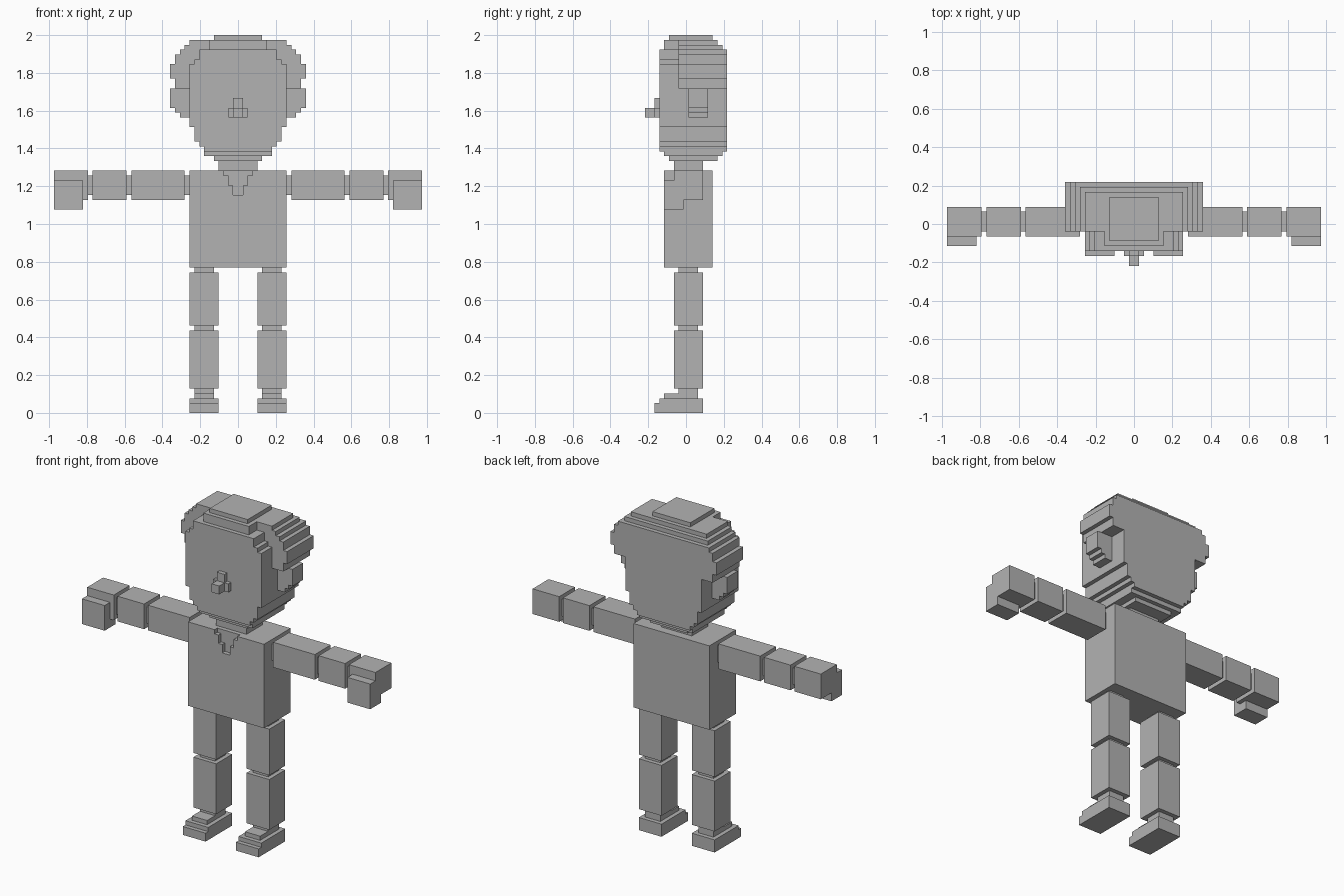
import bpy, bmesh
from mathutils import Matrix, Vector

UNIT = 2 / 78  # size of one cube of the blocky grid

cube = bpy.data.objects.get("Cube")
if cube:
    bpy.data.objects.remove(cube, do_unlink=True)

grey = bpy.data.materials.new("plain_grey")
grey.use_nodes = True
colour = (0.45, 0.45, 0.45, 1)
grey.diffuse_color = colour
grey.node_tree.nodes["Principled BSDF"].inputs["Base Color"].default_value = colour


def part(name, boxes, sides=(1,)):
    """One object of boxes given as x, y and z ranges in grid units, per side."""
    for side in sides:
        bm = bmesh.new()
        for x, y, z in boxes:
            spans = [(side * x[0], side * x[1]), y, z]
            centre = Vector([(a + b) / 2 for a, b in spans]) * UNIT
            size = [abs(b - a) * UNIT for a, b in spans]
            bmesh.ops.create_cube(bm, size=1, matrix=Matrix.Translation(centre) @ Matrix.Diagonal((*size, 1)))
        label = name if len(sides) == 1 else ("left_" if side > 0 else "right_") + name
        mesh = bpy.data.meshes.new(label)
        bm.to_mesh(mesh)
        bm.free()
        mesh.materials.append(grey)
        bpy.context.collection.objects.link(bpy.data.objects.new(label, mesh))


def wide(half, y, z):
    """Box centred on x = 0."""
    return (-half, half), y, z


BOTH = (1, -1)
LIMB = (-2.5, 3.5)    # depth of arms and legs
JOINT = (-1.5, 2.5)   # depth of the thin joints

# Legs
part("foot", [((4, 10), (-6.5, 3.5), (0, 2)), ((4, 10), (-5.5, 3.5), (2, 3)),
              ((5, 9), (-4.5, 2.5), (3, 4))], BOTH)
part("lower_leg", [((4, 10), LIMB, (5, 17))], BOTH)
part("upper_leg", [((4, 10), LIMB, (18, 29))], BOTH)
for name, z in (("ankle", (4, 5)), ("knee", (17, 18)), ("hip", (29, 30))):
    part(name, [((5, 9), JOINT, z)], BOTH)

# Arms
for name, x in (("upper_arm", (11, 22)), ("forearm", (23, 30)), ("hand", (31, 38))):
    part(name, [(x, LIMB, (44, 50))], BOTH)
for name, x in (("shoulder", (10, 11)), ("elbow", (22, 23)), ("wrist", (30, 31))):
    part(name, [(x, JOINT, (45, 49))], BOTH)
part("fingers", [((32, 38), (-4.5, -2.5), (42, 48)),
                 ((32, 38), (-2.5, -0.5), (42, 44))], BOTH)

# Torso with a stepped V neckline sunk into the front layer
FRONT = (-4.5, -3.5)
part("torso", [wide(10, (-3.5, 5.5), (30, 50)), wide(10, FRONT, (30, 45))])
part("neckline", [((gap, 10), FRONT, z)
                  for gap, z in ((1, (45, 47)), (2, (47, 49)), (3, (49, 50)))], BOTH)
part("neck", [wide(4, LIMB, (50, 52))])

# Head: stepped chin, face and forehead
FULL = (-5.5, 8.5)
part("head", [wide(5, (-3.5, 6.5), (52, 53)), wide(7, (-4.5, 7.5), (53, 54)),
              wide(7, FULL, (54, 55)), wide(8, FULL, (55, 56)),
              wide(9, FULL, (56, 59)), wide(10, FULL, (59, 67)),
              wide(10, (-5.5, -1.5), (67, 72)), wide(9, (-5.5, -1.5), (72, 73)),
              wide(8, (-5.5, -1.5), (73, 75)), wide(6, (-4.5, -1.5), (75, 77))])
part("nose", [wide(2, (-6.5, -5.5), (61, 63)), wide(1, (-6.5, -5.5), (63, 65)),
              wide(1, (-8.5, -6.5), (61, 63))])
part("ear", [((10, half), (0.5, 4.5), z)
             for half, z in ((12, (61, 62)), (13, (62, 63)), (14, (63, 67)))], BOTH)

# Hair: wide stepped cap over the back of the head
BACK = (-1.5, 8.5)
part("hair", [wide(13, BACK, (67, 69)), wide(14, BACK, (69, 72)),
              wide(13, BACK, (72, 74)), wide(12, BACK, (74, 75)),
              wide(11, (-1.5, 7.5), (75, 76)), wide(10, (-1.5, 6.5), (76, 77)),
              wide(5, (-3.5, 5.5), (77, 78))])
